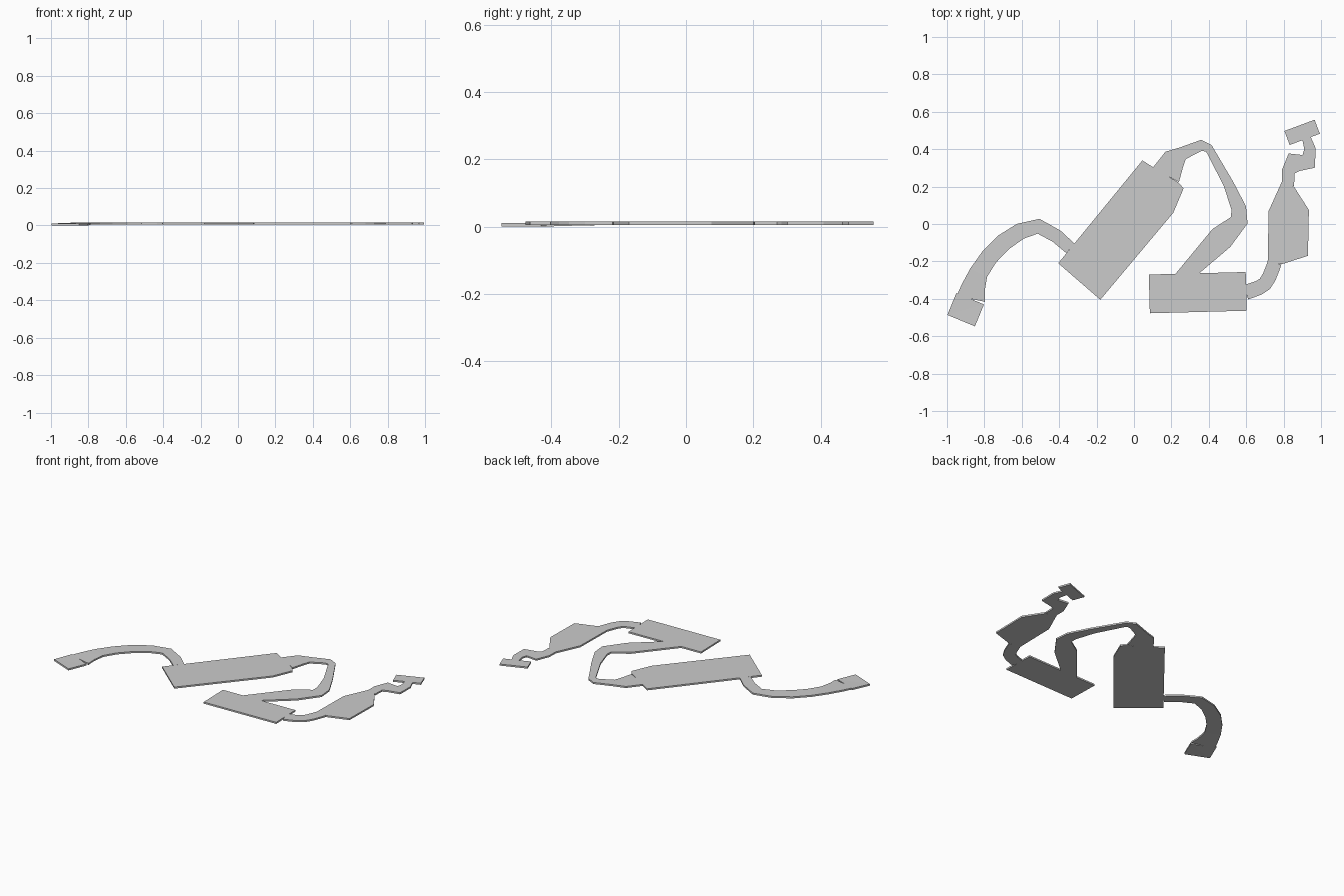
import bpy
import bmesh
from math import cos, sin, radians
from mathutils import Vector

if "Cube" in bpy.data.objects:
    bpy.data.objects.remove(bpy.data.objects["Cube"])

THICK = 0.0105
FLOOR = 0.005


def base_height(x, y):
    # the tail on the far left dips gently down to the ground
    if x > -0.77:
        return FLOOR
    return FLOOR * min(1.0, max(0.0, (y + 0.44) / 0.18))


def slab(name, outline):
    """Thin plate from a counter-clockwise outline."""
    bm = bmesh.new()
    low = [bm.verts.new((x, y, base_height(x, y))) for x, y in outline]
    top = [bm.verts.new((x, y, base_height(x, y) + THICK)) for x, y in outline]
    caps = [bm.faces.new(top), bm.faces.new(low[::-1])]
    for i in range(len(outline)):
        bm.faces.new((low[i - 1], low[i], top[i], top[i - 1]))
    bmesh.ops.triangulate(bm, faces=caps)
    mesh = bpy.data.meshes.new(name)
    bm.to_mesh(mesh)
    bm.free()
    bpy.context.collection.objects.link(bpy.data.objects.new(name, mesh))


def rectangle(name, cx, cy, length, width, angle):
    a = radians(angle)
    corners = []
    for u, v in ((-1, -1), (1, -1), (1, 1), (-1, 1)):
        p, q = u * length / 2, v * width / 2
        corners.append((cx + p * cos(a) - q * sin(a), cy + p * sin(a) + q * cos(a)))
    slab(name, corners)


def ribbon(name, stations, steps=1):
    """Path through (x, y, width) stations, rounded when steps is above 1."""
    pts = [Vector(s) for s in stations]
    pts = [pts[0]] + pts + [pts[-1]]
    line = []
    for a, b, c, d in zip(pts, pts[1:], pts[2:], pts[3:]):
        for k in range(steps):
            t = k / steps
            line.append(b + (c - a) * t / 2 + (2 * a - 5 * b + 4 * c - d) * t * t / 2
                        + (3 * b - a - 3 * c + d) * t ** 3 / 2)
    line.append(pts[-1])
    right, left = [], []
    for i, p in enumerate(line):
        back = p - line[max(i - 1, 0)]
        ahead = line[min(i + 1, len(line) - 1)] - p
        tangent = Vector((0, 0))
        for d in (back.xy, ahead.xy):
            if d.length > 0:
                tangent += d.normalized()
        tangent.normalize()
        side = Vector((tangent.y, -tangent.x)) * p.z / 2
        right.append(tuple(p.xy + side))
        left.append(tuple(p.xy - side))
    slab(name, right + left[::-1])


# Tail on the left
rectangle("tail_pad", -.9, -.458, .16, .127, -22.5)
ribbon("tail_path", [(-.872, -.4, .155), (-.83, -.26, .1), (-.7, -.1, .093),
                     (-.51, -.012, .08), (-.34, -.13, .067)], 2)

# Large platform and the loop that leaves its upper end
slab("large_platform", [(-.405, -.21), (-.18, -.405), (.21, .06), (.265, .19),
                        (.24, .22), (.1, .305), (.045, .34)])
ribbon("loop_path", [(.17, .262, .16), (.215, .345, .125), (.26, .378, .07),
                     (.36, .42, .06), (.4, .405, .045), (.505, .215, .055),
                     (.56, .085, .08), (.563, .02, .095), (.467, -.075, .135),
                     (.25, -.295, .08)])

# Lower platform and the bend leading to the right platform
rectangle("lower_platform", .341, -.367, .518, .207, 1.5)
ribbon("bend_path", [(.598, -.365, .08), (.7, -.32, .077), (.753, -.205, .075)], 3)
slab("right_platform", [(.715, -.2), (.79, -.215), (.93, -.17), (.935, .075),
                        (.855, .2), (.79, .225), (.72, .07)])

# Short path and the small end pad
ribbon("short_path", [(.823, .205, .066), (.825, .28, .07), (.855, .33, .11),
                      (.935, .335, .095), (.94, .405, .06), (.922, .46, .046)])
rectangle("end_pad", .899, .49, .172, .08, 20.5)
